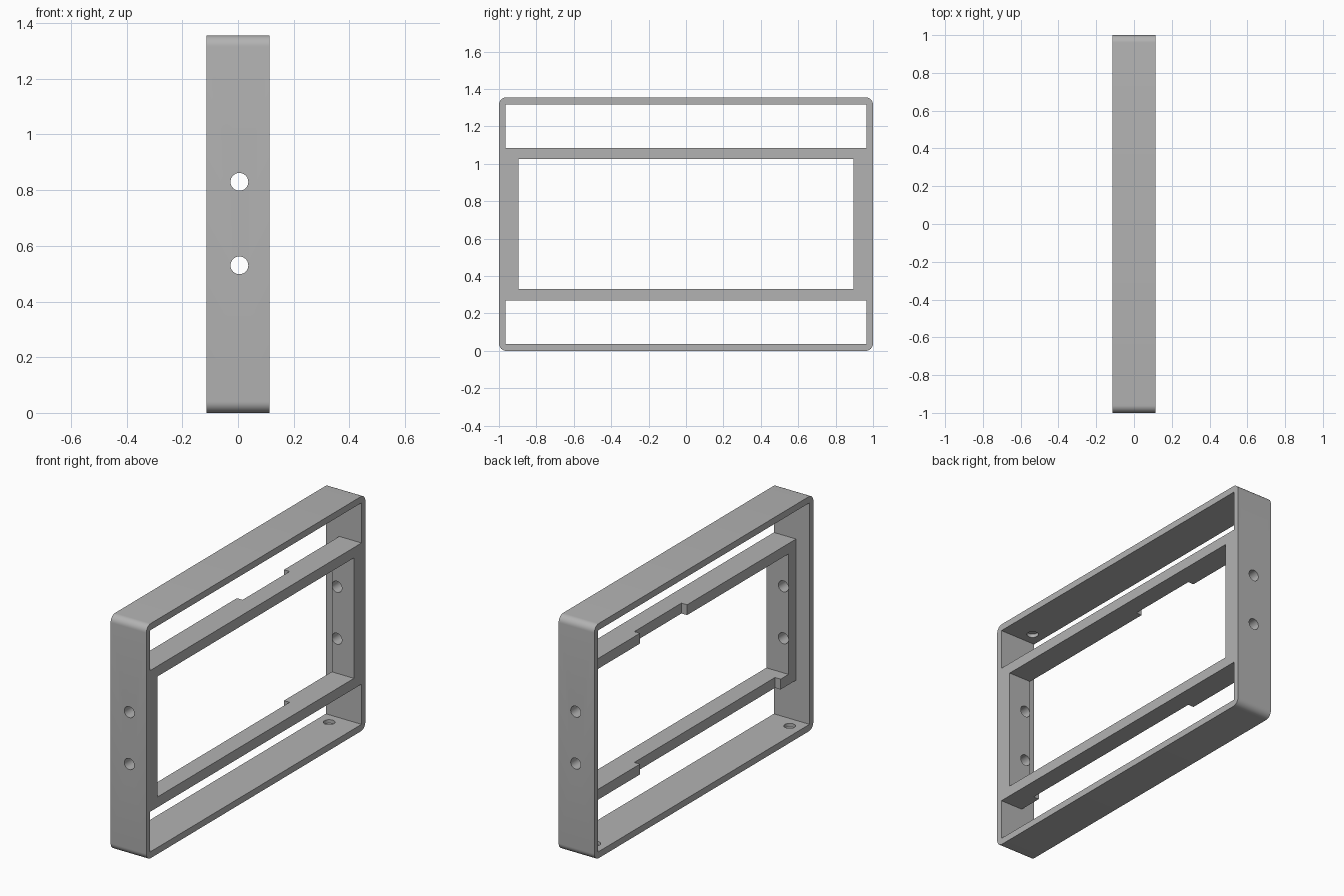
import bpy, math
from mathutils import Vector

cube = bpy.data.objects.get("Cube")
if cube:
    bpy.data.objects.remove(cube)

HALF_X, HEIGHT = 0.114, 1.356
WALL_Y, FLOOR_Z = 0.965, 0.038
SHELF_BACK, NOTCH_BACK = -0.028, 0.008
HOLE_X = 0.005

grey = bpy.data.materials.new("mid_grey")
grey.use_nodes = True
colour = (0.45, 0.45, 0.45, 1)
grey.diffuse_color = colour
grey.node_tree.nodes["Principled BSDF"].inputs["Base Color"].default_value = colour


def box(name, low, high):
    """Axis-aligned block between two corners."""
    low, high = Vector(low), Vector(high)
    bpy.ops.mesh.primitive_cube_add(size=1, location=(low + high) / 2)
    ob = bpy.context.object
    ob.name = name
    ob.scale = high - low
    bpy.ops.object.transform_apply(location=True, rotation=False, scale=True)
    return ob


def rod(name, centre, length, radius, along_y=False):
    bpy.ops.mesh.primitive_cylinder_add(
        vertices=32, radius=radius, depth=length, location=centre,
        rotation=(math.pi / 2 if along_y else 0, 0, 0))
    ob = bpy.context.object
    ob.name = name
    return ob


def apply_modifier(ob, mod):
    bpy.context.view_layer.objects.active = ob
    bpy.ops.object.modifier_apply(modifier=mod.name)


def cut(ob, cutter):
    mod = ob.modifiers.new("cut", 'BOOLEAN')
    mod.operation = 'DIFFERENCE'
    mod.solver = 'EXACT'
    mod.object = cutter
    apply_modifier(ob, mod)
    bpy.data.objects.remove(cutter)


# Outer block with its four long corners rounded
frame = box("bracket_frame", (-HALF_X, -1, 0), (HALF_X, 1, HEIGHT))
bevel_weight = frame.data.attributes.new("bevel_weight_edge", 'FLOAT', 'EDGE')
for edge in frame.data.edges:
    a, b = (frame.data.vertices[i].co for i in edge.vertices)
    bevel_weight.data[edge.index].value = float(abs(a.x - b.x) > 0.1)
bevel = frame.modifiers.new("round_corners", 'BEVEL')
bevel.limit_method = 'WEIGHT'
bevel.width = 0.04
bevel.segments = 8
apply_modifier(frame, bevel)

# Recess behind the shelves and posts
cut(frame, box("recess", (-0.3, -WALL_Y, FLOOR_Z),
               (SHELF_BACK, WALL_Y, HEIGHT - FLOOR_Z)))

# Lower, middle and upper openings
for half_y, z0, z1 in ((WALL_Y, FLOOR_Z, 0.27),
                       (0.896, 0.33, 1.026),
                       (WALL_Y, 1.086, HEIGHT - FLOOR_Z)):
    cut(frame, box("opening", (-0.2, -half_y, z0), (0.3, half_y, z1)))

# Notches in the back edges of the two shelves
for y0, y1, z0, z1 in ((-0.824, 0.46, 0.25, 0.35), (0.03, 0.46, 1.0, 1.11)):
    cut(frame, box("notch", (-0.1, y0, z0), (NOTCH_BACK, y1, z1)))

# Screw holes through both side posts
for side in (-1, 1):
    for z in (0.53, 0.83):
        cut(frame, rod("screw_hole", (HOLE_X, side * 0.95, z), 0.3, 0.032, True))

# Blind round pockets inside the floor and the ceiling
for side in (-1, 1):
    for z in (FLOOR_Z, HEIGHT - FLOOR_Z):
        cut(frame, rod("round_pocket", (-0.04, side * 0.89, z), 0.04, 0.031))

frame.data.materials.clear()
frame.data.materials.append(grey)
for face in frame.data.polygons:
    face.material_index = 0
bpy.ops.object.select_all(action='DESELECT')
frame.select_set(True)
bpy.context.view_layer.objects.active = frame
bpy.ops.object.shade_smooth_by_angle(angle=math.radians(30))
